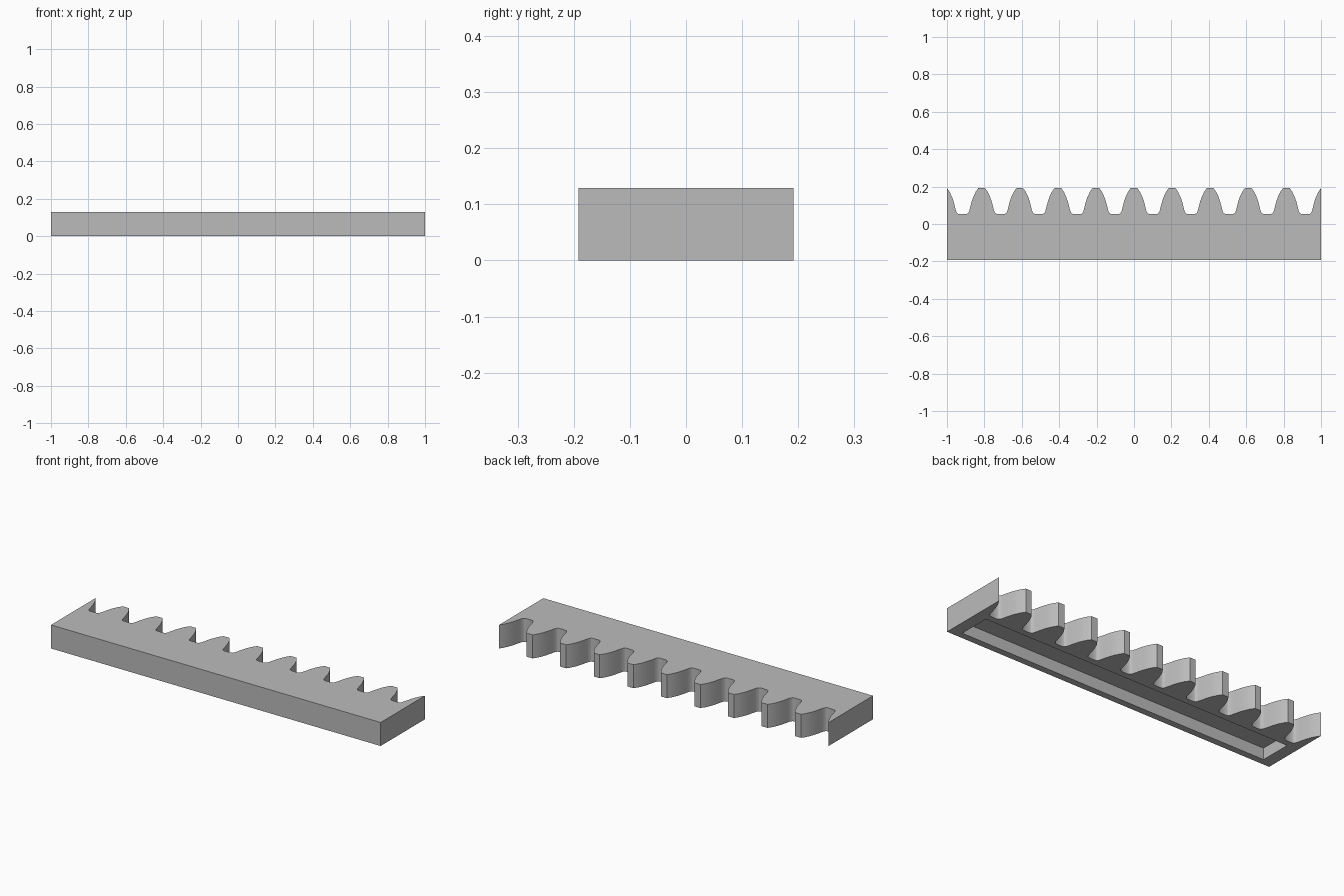
import bpy
import bmesh
import math

if "Cube" in bpy.data.objects:
    bpy.data.objects.remove(bpy.data.objects["Cube"], do_unlink=True)

HEIGHT = 0.129
FRONT = -0.192
# Half tooth outline: distance from the tooth centre, y
FLANK = [(0.018, 0.192), (0.032, 0.172), (0.044, 0.147), (0.053, 0.122),
         (0.060, 0.095), (0.065, 0.075), (0.069, 0.063), (0.075, 0.056), (0.083, 0.053)]
TEETH = 5                                     # pitches from the middle to each end
PITCH = (1 + FLANK[0][0]) / TEETH             # end teeth are cut at their tips

grey = bpy.data.materials.new("plain grey")
grey.use_nodes = True
grey.diffuse_color = (0.5, 0.5, 0.5, 1)
grey.node_tree.nodes["Principled BSDF"].inputs["Base Color"].default_value = (0.5, 0.5, 0.5, 1)


def prism(name, outline, z0, z1):
    """Extrude a counter-clockwise outline from z0 to z1."""
    bm = bmesh.new()
    base = bm.faces.new([bm.verts.new((x, y, z0)) for x, y in outline])
    top = bmesh.ops.extrude_face_region(bm, geom=[base], use_keep_orig=True)
    moved = [g for g in top["geom"] if isinstance(g, bmesh.types.BMVert)]
    bmesh.ops.translate(bm, verts=moved, vec=(0, 0, z1 - z0))
    bmesh.ops.recalc_face_normals(bm, faces=bm.faces)
    mesh = bpy.data.meshes.new(name)
    bm.to_mesh(mesh)
    bm.free()
    mesh.materials.append(grey)
    obj = bpy.data.objects.new(name, mesh)
    bpy.context.collection.objects.link(obj)
    return obj


# Toothed bar outline: straight front, then the teeth from right to left
outline = [(-1, FRONT), (1, FRONT)]
for i in range(TEETH, -TEETH - 1, -1):
    if i < TEETH:
        outline += [(i * PITCH + d, y) for d, y in reversed(FLANK)]
    if i > -TEETH:
        outline += [(i * PITCH - d, y) for d, y in FLANK]
rack = prism("gear_rack", outline, 0, HEIGHT)

# Shallow rectangular recess in the underside
x, y0, y1 = 0.935, -0.156, 0.018
cutter = prism("recess_cutter", [(-x, y0), (x, y0), (x, y1), (-x, y1)], -0.05, 0.0625)
cutter.hide_render = True

cut = rack.modifiers.new("recess", "BOOLEAN")
cut.operation = "DIFFERENCE"
cut.solver = "EXACT"
cut.object = cutter

# Smooth flanks with crisp edges
bpy.ops.object.select_all(action="DESELECT")
rack.select_set(True)
bpy.context.view_layer.objects.active = rack
bpy.ops.object.modifier_apply(modifier=cut.name)
bpy.data.objects.remove(cutter, do_unlink=True)
bpy.ops.object.shade_smooth_by_angle(angle=math.radians(28))
